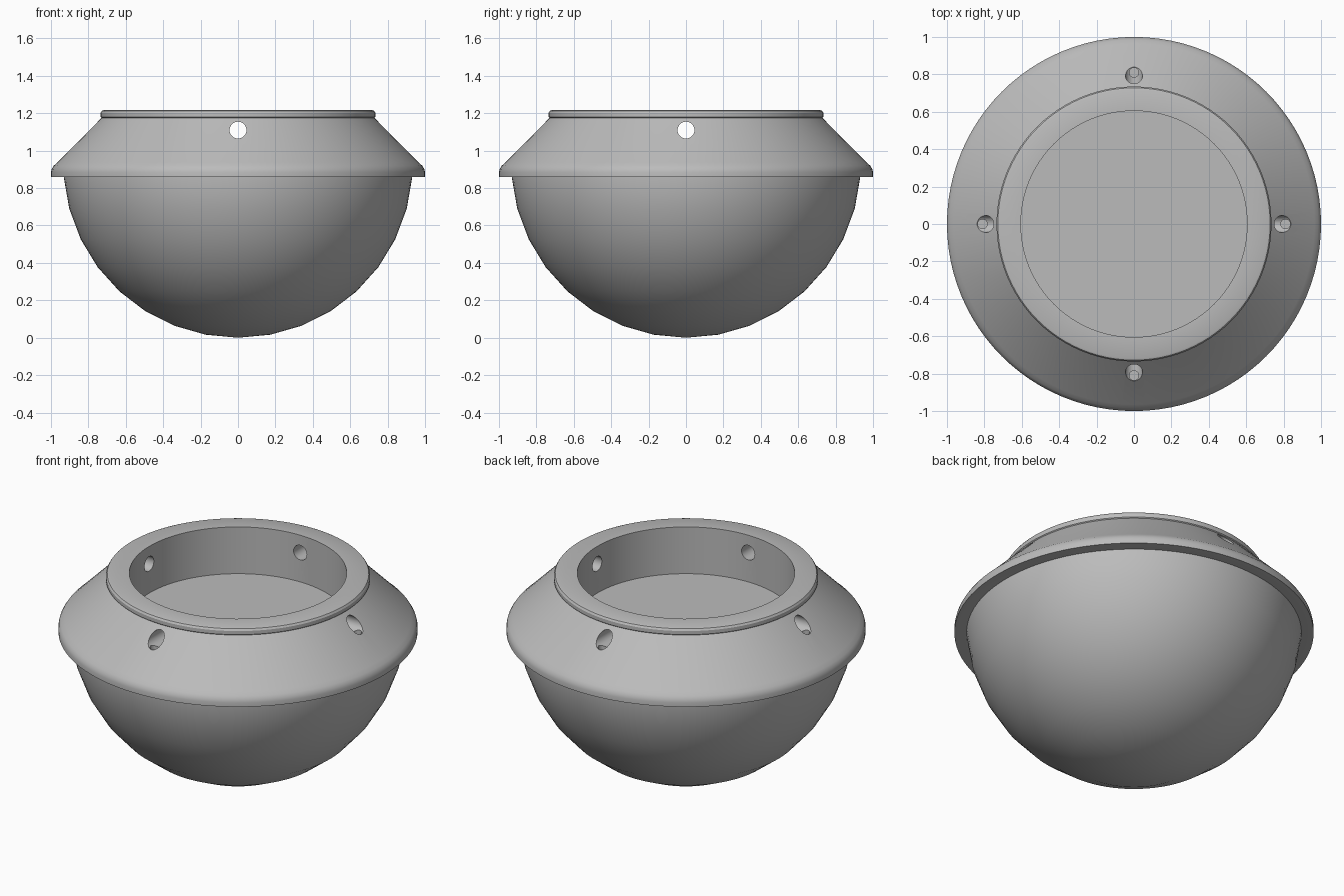
import bpy, bmesh, math
from mathutils import Matrix, Vector

cube = bpy.data.objects.get("Cube")
if cube:
    bpy.data.objects.remove(cube)

grey = bpy.data.materials.new("plain grey")
grey.use_nodes = True
colour = (0.5, 0.5, 0.5, 1)
grey.diffuse_color = colour
grey.node_tree.nodes["Principled BSDF"].inputs["Base Color"].default_value = colour


def add_object(name, bm):
    mesh = bpy.data.meshes.new(name)
    bmesh.ops.recalc_face_normals(bm, faces=bm.faces)
    bm.to_mesh(mesh)
    bm.free()
    obj = bpy.data.objects.new(name, mesh)
    bpy.context.collection.objects.link(obj)
    mesh.materials.append(grey)
    return obj


def lathe(name, profile, closed, steps=96):
    """Spin an (r, z) profile around the z axis."""
    bm = bmesh.new()
    verts = [bm.verts.new((r, 0, z)) for r, z in profile]
    edges = [bm.edges.new(pair) for pair in zip(verts, verts[1:])]
    if closed:
        edges.append(bm.edges.new((verts[-1], verts[0])))
    bmesh.ops.spin(bm, geom=verts + edges, cent=(0, 0, 0), axis=(0, 0, 1),
                   angle=math.tau, steps=steps)
    bmesh.ops.remove_doubles(bm, verts=bm.verts, dist=0.0005)
    return add_object(name, bm)


def smooth(obj, angle):
    bpy.ops.object.select_all(action="DESELECT")
    obj.select_set(True)
    bpy.context.view_layer.objects.active = obj
    bpy.ops.object.shade_smooth_by_angle(angle=math.radians(angle))


def cutter(name, centre, axis, radius, depth):
    bm = bmesh.new()
    turn = Vector((0, 0, 1)).rotation_difference(axis).to_matrix().to_4x4()
    bmesh.ops.create_cone(bm, cap_ends=True, segments=32, radius1=radius,
                          radius2=radius, depth=depth,
                          matrix=Matrix.Translation(centre) @ turn)
    obj = add_object(name, bm)
    obj.hide_render = True
    return obj


# Round bowl with a flat lid, which forms the floor of the recess
R = 0.935
bowl_profile = [(R * math.sin(a), R - R * math.cos(a))
                for a in (math.radians(10.68 * i) for i in range(9))]
bowl_profile += [(0.925, 0.93), (0, 0.93)]
bowl = lathe("bowl", bowl_profile, closed=False)
smooth(bowl, 30)

# Sloping collar with a rounded lip and a rounded lower edge
collar_profile = [
    (0.605, 0.90), (0.605, 1.217), (0.718, 1.217), (0.728, 1.213),
    (0.735, 1.202), (0.735, 1.18), (0.73, 1.175), (0.965, 0.938),
    (0.985, 0.92), (0.996, 0.902), (1.0, 0.885), (1.0, 0.86), (0.92, 0.86)]
collar = lathe("collar", collar_profile, closed=True)

# Four level holes, each with a small upright screw hole in its floor
cutters = []
for i in range(4):
    out = Matrix.Rotation(i * math.pi / 2, 3, "Z") @ Vector((1, 0, 0))
    up = Vector((0, 0, 1))
    cutters.append(cutter("side_hole_cutter", out * 0.8 + up * 1.11, out, 0.045, 0.5))
    cutters.append(cutter("screw_hole_cutter", out * 0.81 + up * 1.03, up, 0.025, 0.16))

bpy.context.view_layer.objects.active = collar
for tool in cutters:
    cut = collar.modifiers.new("hole", "BOOLEAN")
    cut.operation = "DIFFERENCE"
    cut.solver = "EXACT"
    cut.object = tool
    bpy.ops.object.modifier_apply(modifier=cut.name)
for tool in cutters:
    bpy.data.objects.remove(tool)
smooth(collar, 30)
